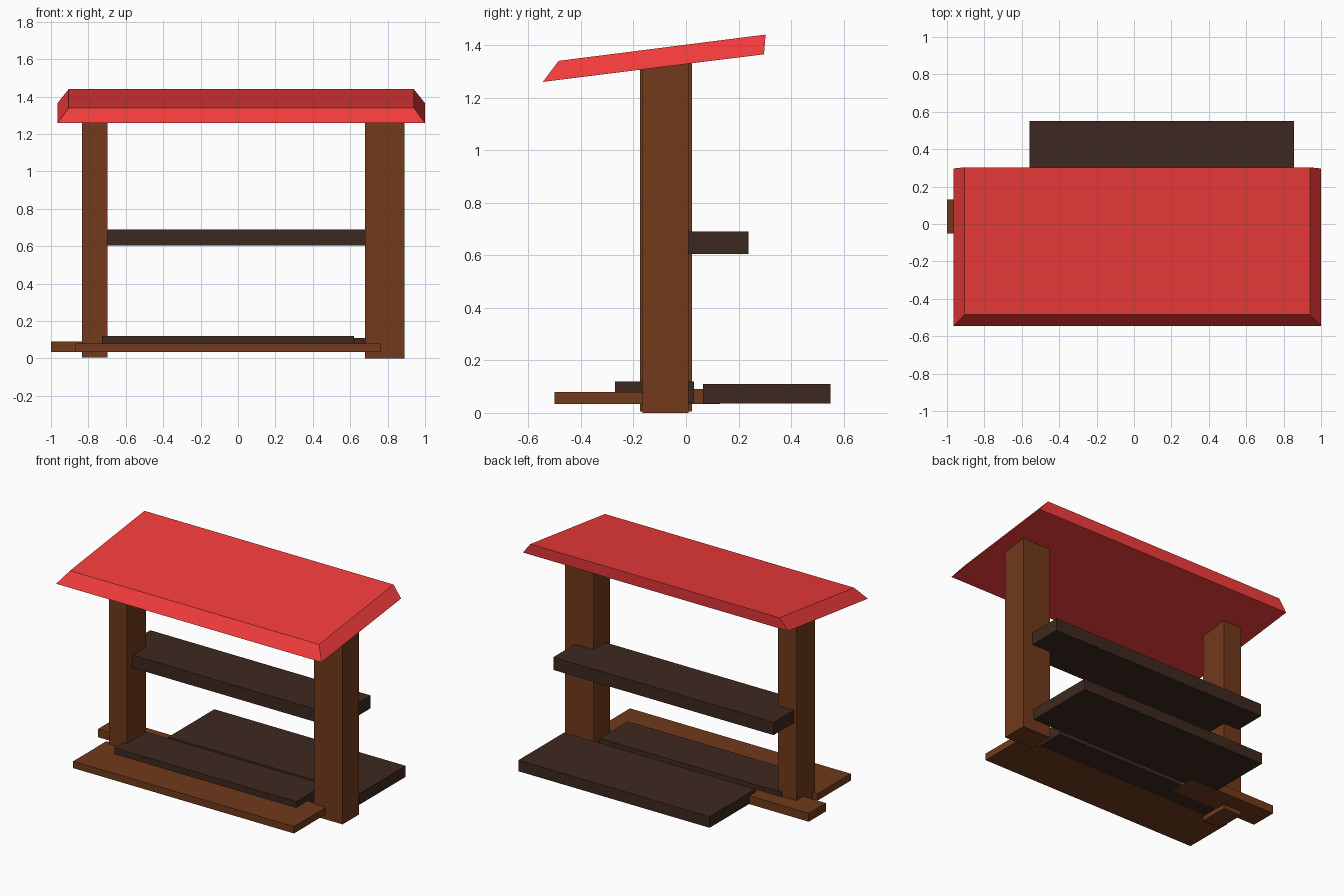
import bpy

if "Cube" in bpy.data.objects:
    bpy.data.objects.remove(bpy.data.objects["Cube"])


def material(name, color):
    m = bpy.data.materials.new(name)
    m.diffuse_color = (*color, 1)
    m.use_nodes = True
    m.node_tree.nodes["Principled BSDF"].inputs["Base Color"].default_value = m.diffuse_color
    return m


WOOD = material("brown_wood", (0.165, 0.042, 0.011))
DARK = material("dark_wood", (0.048, 0.022, 0.014))
RED = material("red_roof", (0.89, 0.045, 0.045))

FACES = [(3, 2, 1, 0), (4, 5, 6, 7), (0, 1, 5, 4),
         (1, 2, 6, 5), (2, 3, 7, 6), (3, 0, 4, 7)]


def block(name, bottom, top, mat):
    """Six-sided solid; each end is (x0, x1, front (y, z), back (y, z))."""
    verts = []
    for x0, x1, front, back in (bottom, top):
        verts += [(x0, *front), (x1, *front), (x1, *back), (x0, *back)]
    mesh = bpy.data.meshes.new(name)
    mesh.from_pydata(verts, [], FACES)
    mesh.materials.append(mat)
    obj = bpy.data.objects.new(name, mesh)
    bpy.context.collection.objects.link(obj)


def box(name, x, y, z, mat):
    block(name, (*x, (y[0], z[0]), (y[1], z[0])),
          (*x, (y[0], z[1]), (y[1], z[1])), mat)


# Sloping roof slab with bevelled front and sides
block("roof", (-0.965, 1.0, (-0.545, 1.26), (0.297, 1.365)),
      (-0.905, 0.94, (-0.485, 1.34), (0.303, 1.44)), RED)

# Uneven posts, ending inside the roof
box("left_post", (-0.833, -0.698), (-0.176, 0.023), (0.005, 1.345), WOOD)
box("right_post", (0.679, 0.89), (-0.165, 0.01), (0, 1.345), WOOD)

# Counter board running between the posts
box("counter", (-0.815, 0.817), (-0.118, 0.237), (0.605, 0.69), DARK)

# Floor boards
box("front_floor_board", (-0.87, 0.765), (-0.5, -0.15), (0.034, 0.08), WOOD)
box("middle_floor_board", (-0.727, 0.62), (-0.27, 0.03), (0.037, 0.12), DARK)
box("back_floor_board", (-0.56, 0.856), (0.065, 0.55), (0.036, 0.11), DARK)
box("side_floor_board", (-1.0, -0.35), (-0.05, 0.13), (0.034, 0.09), WOOD)
